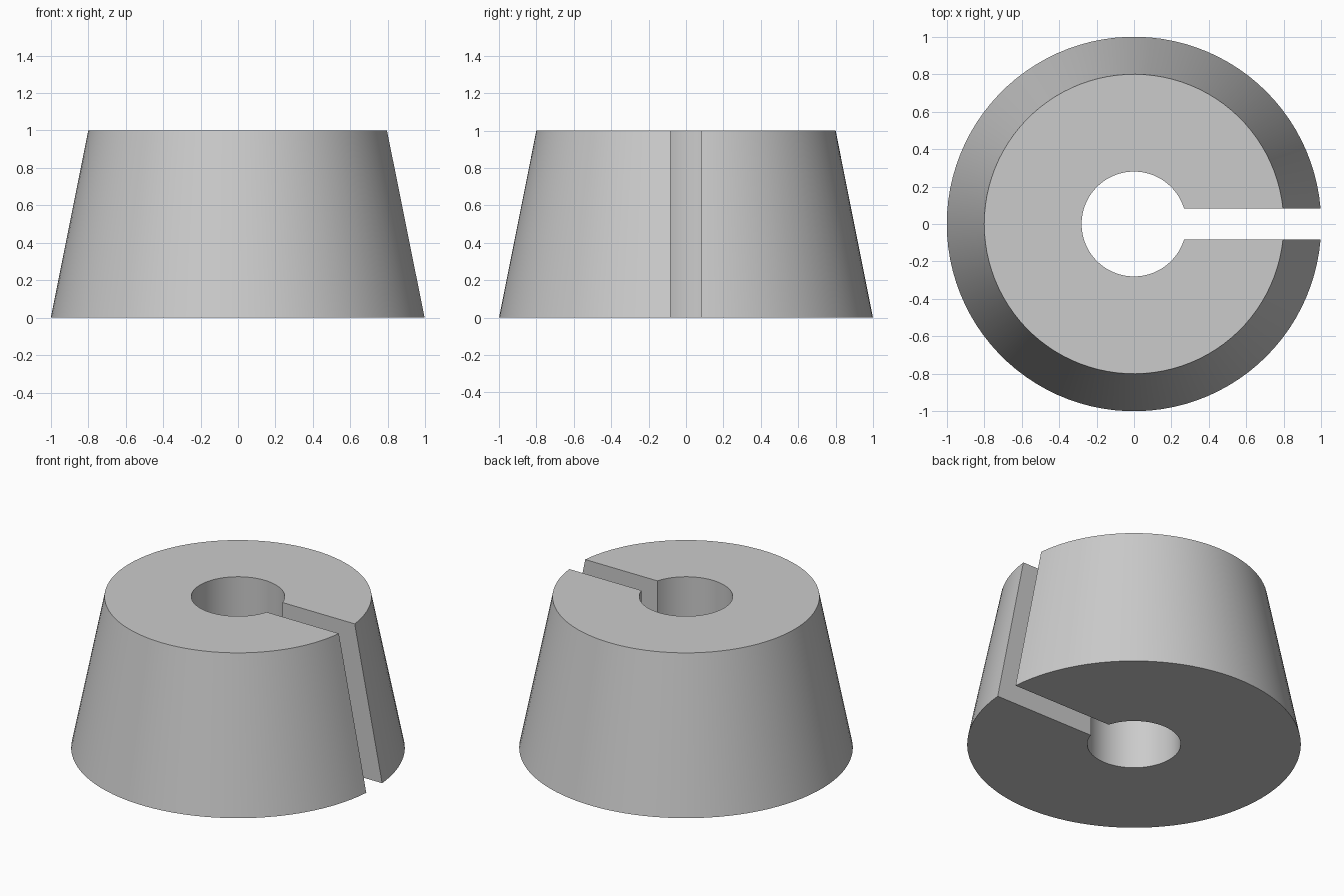
import bpy, bmesh, math

if "Cube" in bpy.data.objects:
    bpy.data.objects.remove(bpy.data.objects["Cube"], do_unlink=True)

HALF_SLOT = 0.083
HEIGHT = 1.0
BORE = 0.28
BASE_RADIUS, TOP_RADIUS = 1.0, 0.8
STEPS = 96

# Plain grey material
grey = bpy.data.materials.new("plain_grey")
grey.use_nodes = True
colour = (0.6, 0.6, 0.6, 1)
grey.diffuse_color = colour
grey.node_tree.nodes["Principled BSDF"].inputs["Base Color"].default_value = colour


def open_ring(bm, radius, z):
    """Arc of vertices around z, ending on the parallel slot walls at +x."""
    start = math.asin(HALF_SLOT / radius)
    sweep = 2 * math.pi - 2 * start
    angles = [start + sweep * i / STEPS for i in range(STEPS + 1)]
    return [bm.verts.new((radius * math.cos(a), radius * math.sin(a), z)) for a in angles]


# Slotted tapered collar: four rings joined into a closed section
bm = bmesh.new()
rings = [open_ring(bm, BASE_RADIUS, 0), open_ring(bm, TOP_RADIUS, HEIGHT),
         open_ring(bm, BORE, HEIGHT), open_ring(bm, BORE, 0)]
for a, b in zip(rings, rings[1:] + rings[:1]):
    for i in range(STEPS):
        bm.faces.new((a[i], a[i + 1], b[i + 1], b[i]))

# Flat slot walls
for end in (0, -1):
    bm.faces.new([ring[end] for ring in rings])
bmesh.ops.recalc_face_normals(bm, faces=bm.faces)

mesh = bpy.data.meshes.new("slotted_cone_collar")
bm.to_mesh(mesh)
bm.free()
mesh.materials.append(grey)
collar = bpy.data.objects.new("slotted_cone_collar", mesh)
bpy.context.collection.objects.link(collar)

# Smooth curved walls, crisp rims
bpy.ops.object.select_all(action="DESELECT")
collar.select_set(True)
bpy.context.view_layer.objects.active = collar
bpy.ops.object.shade_smooth_by_angle(angle=math.radians(30))
